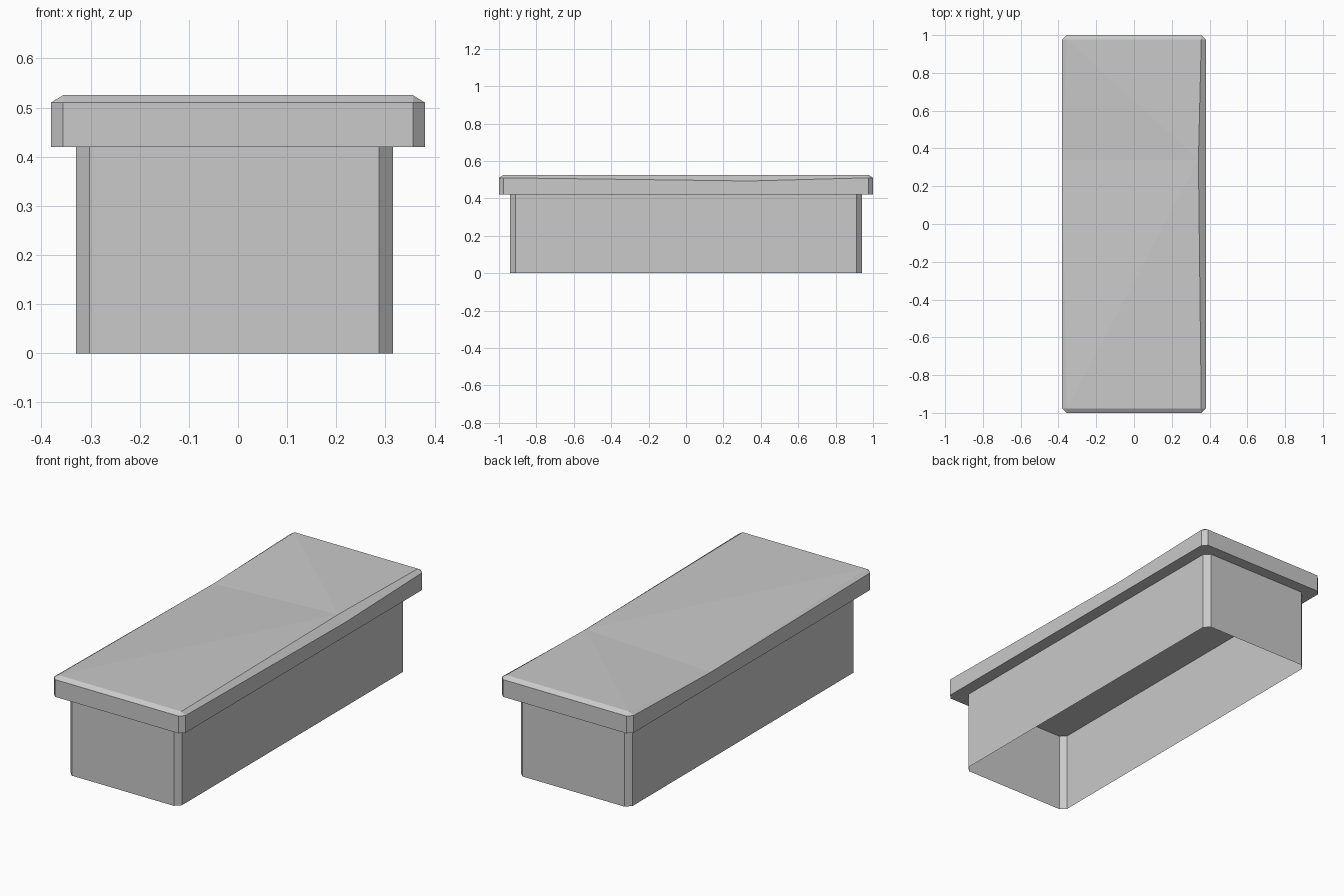
import bpy
import bmesh

cube = bpy.data.objects.get("Cube")
if cube:
    bpy.data.objects.remove(cube, do_unlink=True)

grey = bpy.data.materials.new("stone_grey")
grey.use_nodes = True
COLOUR = (0.588, 0.588, 0.588, 1)
grey.diffuse_color = COLOUR
grey.node_tree.nodes["Principled BSDF"].inputs["Base Color"].default_value = COLOUR


def finish(name, bm):
    """Turn the bmesh into a flat-shaded object."""
    mesh = bpy.data.meshes.new(name)
    bm.normal_update()
    bm.to_mesh(mesh)
    bm.free()
    mesh.materials.append(grey)
    obj = bpy.data.objects.new(name, mesh)
    bpy.context.collection.objects.link(obj)


def outline(x0, x1, y, cut):
    """Counter-clockwise rectangle with cut corners, starting on the front edge."""
    return [(x0 + cut, -y), (x1 - cut, -y), (x1, -y + cut), (x1, y - cut),
            (x1 - cut, y), (x0 + cut, y), (x0, y - cut), (x0, -y + cut)]


def ring(bm, points, z):
    return [bm.verts.new((x, y, z)) for x, y in points]


def walls(bm, low, high):
    for i in range(len(low)):
        j = (i + 1) % len(low)
        bm.faces.new((low[i], low[j], high[j], high[i]))


# Base: thin upright walls, open underneath
LID_Z = 0.42
bm = bmesh.new()
pts = outline(-0.33, 0.315, 0.94, 0.028)
walls(bm, ring(bm, pts, 0), ring(bm, pts, LID_Z))
finish("base_walls", bm)

# Lid: cut-corner slab with a worn dip in each long edge
RIM_Z, TOP_Z, DIP_Z, DIP_Y = 0.51, 0.525, 0.493, 0.34
IN_X, IN_Y = 0.356, 0.976
bm = bmesh.new()
pts = outline(-0.38, 0.38, 1.0, 0.024)
pts.insert(7, (-0.38, DIP_Y))
pts.insert(3, (0.38, DIP_Y))
low = ring(bm, pts, LID_Z)
rim = ring(bm, pts, RIM_Z)
rim[3].co.z = rim[8].co.z = DIP_Z
walls(bm, low, rim)
bm.faces.new(low[::-1])

# Sloped edges and corner facets around the lid top
fl, fr, mid, br, bl = ring(bm, [(-IN_X, -IN_Y), (IN_X, -IN_Y), (0.341, DIP_Y),
                               (IN_X, IN_Y), (-IN_X, IN_Y)], TOP_Z)
for face in ((rim[0], rim[1], fr, fl), (rim[1], rim[2], fr),
             (rim[2], rim[3], mid, fr), (rim[3], rim[4], br, mid),
             (rim[4], rim[5], br), (rim[5], rim[6], bl, br),
             (rim[6], rim[7], bl), (rim[9], rim[0], fl),
             (rim[7], rim[8], bl), (rim[8], rim[9], fl)):
    bm.faces.new(face)

# Lid top
for face in ((fl, fr, mid), (fl, mid, rim[8]), (rim[8], mid, bl), (mid, br, bl)):
    bm.faces.new(face)
finish("lid", bm)
